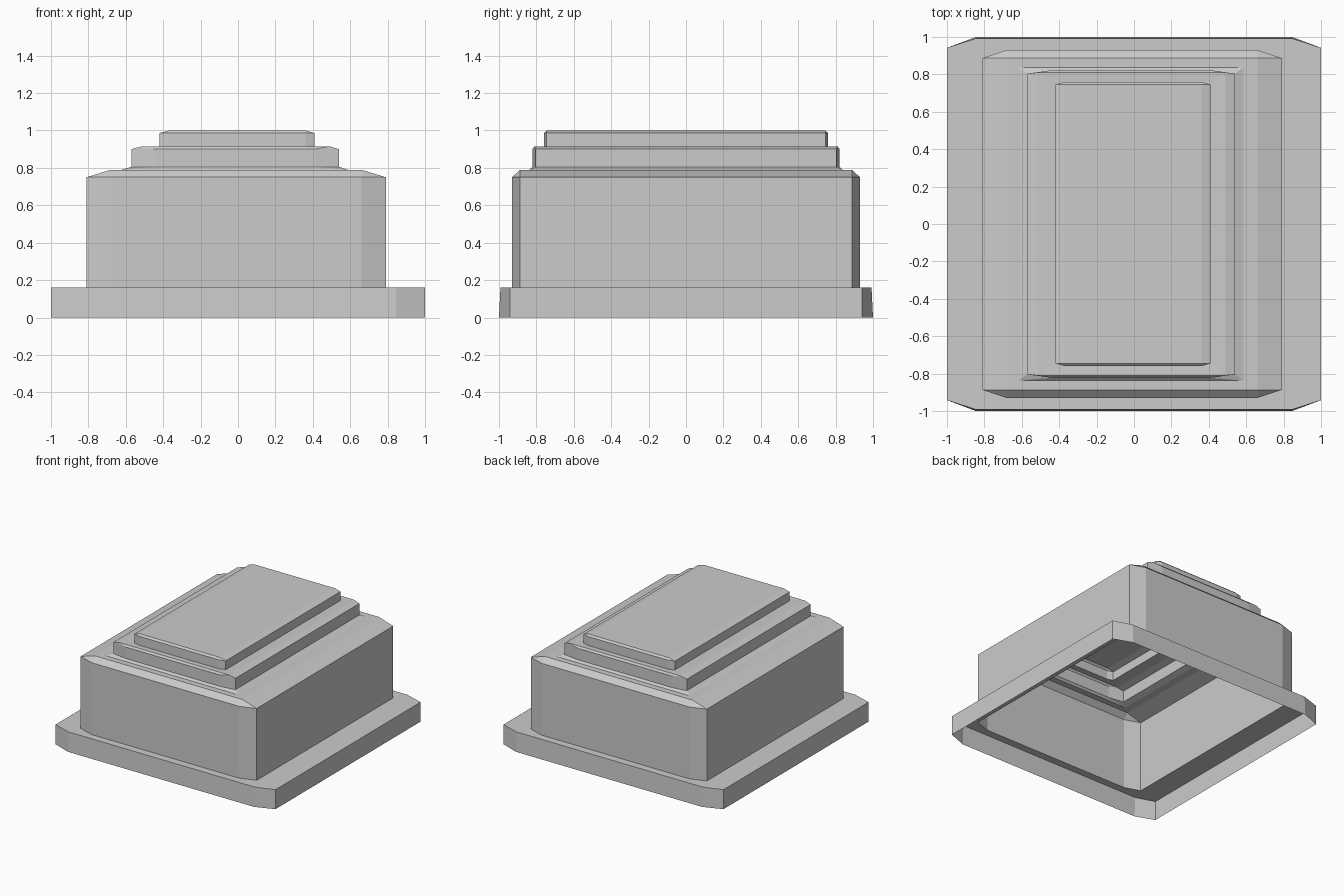
import bpy
import bmesh

if "Cube" in bpy.data.objects:
    bpy.data.objects.remove(bpy.data.objects["Cube"])


def ring(x0, x1, y, z, cx=0.0, cy=0.0):
    """Rectangle outline with clipped corners (plain corners when cx = cy = 0)."""
    return [(x0 + cx, -y, z), (x1 - cx, -y, z), (x1, -y + cy, z), (x1, y - cy, z),
            (x1 - cx, y, z), (x0 + cx, y, z), (x0, y - cy, z), (x0, -y + cy, z)]


def loft(name, rings, cap=False):
    """Thin open shell skinned through the outlines from bottom to top."""
    bm = bmesh.new()
    loops = [[bm.verts.new(p) for p in r] for r in rings]
    for a, b in zip(loops, loops[1:]):
        for i in range(8):
            j = (i + 1) % 8
            bm.faces.new((a[i], a[j], b[j], b[i]))
    if cap:
        bm.faces.new(loops[-1])
    bmesh.ops.remove_doubles(bm, verts=bm.verts, dist=0.0005)
    mesh = bpy.data.meshes.new(name)
    bm.to_mesh(mesh)
    bm.free()
    obj = bpy.data.objects.new(name, mesh)
    bpy.context.collection.objects.link(obj)
    return obj


# Outlines shared where one part meets the next
body_foot = ring(-0.81, 0.79, 0.93, 0.16, 0.13, 0.043)
step_foot = ring(-0.62, 0.585, 0.838, 0.79)
panel_foot = ring(-0.42, 0.41, 0.76, 0.913, 0.05, 0.015)

# Base flange with its flat ledge
loft("base_flange", [ring(-1, 1, 1, 0, 0.155, 0.058),
                     ring(-1, 1, 0.992, 0.16, 0.155, 0.05),
                     body_foot])

# Main body with bevelled shoulder
loft("main_body", [body_foot,
                   ring(-0.81, 0.79, 0.93, 0.75, 0.13, 0.043),
                   ring(-0.68, 0.66, 0.887, 0.79),
                   step_foot])

# Lower step with flared foot and bevelled rim
loft("lower_step", [step_foot,
                    ring(-0.57, 0.54, 0.822, 0.806, 0.13, 0.018),
                    ring(-0.57, 0.54, 0.822, 0.90, 0.13, 0.018),
                    ring(-0.515, 0.49, 0.81, 0.915),
                    panel_foot])

# Top panel
loft("top_panel", [panel_foot,
                   ring(-0.42, 0.41, 0.76, 0.986, 0.05, 0.015),
                   ring(-0.37, 0.36, 0.745, 1.0)], cap=True)
